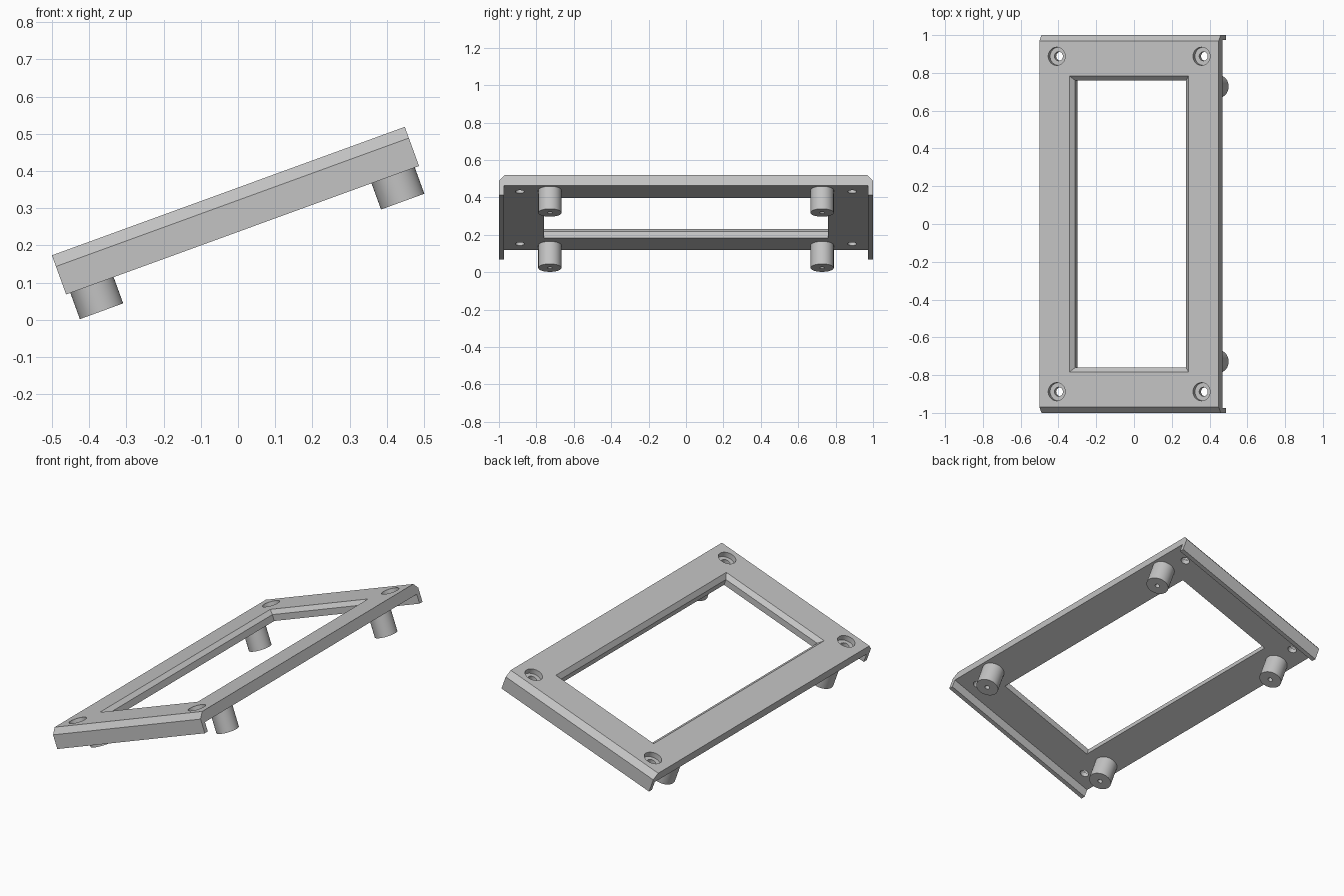
import bpy, bmesh, math
from mathutils import Matrix, Vector

if "Cube" in bpy.data.objects:
    bpy.data.objects.remove(bpy.data.objects["Cube"], do_unlink=True)

grey = bpy.data.materials.new("plain grey")
grey.use_nodes = True
colour = (0.55, 0.55, 0.55, 1)
grey.diffuse_color = colour
grey.node_tree.nodes["Principled BSDF"].inputs["Base Color"].default_value = colour

# The whole frame is modelled flat (top face at z = 0), then tilted into place
TILT = Matrix.Translation((-0.026, 0, 0.346)) @ Matrix.Rotation(math.radians(-20), 4, 'Y')
SHEET = 0.059


def loft(name, rings):
    """Closed solid through a stack of rings with equal point counts."""
    bm = bmesh.new()
    loops = [[bm.verts.new(p) for p in ring] for ring in rings]
    for a, b in zip(loops, loops[1:]):
        for i in range(len(a)):
            j = (i + 1) % len(a)
            bm.faces.new((a[i], a[j], b[j], b[i]))
    bm.faces.new(loops[0])
    bm.faces.new(loops[-1])
    bmesh.ops.recalc_face_normals(bm, faces=bm.faces)
    mesh = bpy.data.meshes.new(name)
    bm.to_mesh(mesh)
    bm.free()
    mesh.materials.append(grey)
    ob = bpy.data.objects.new(name, mesh)
    bpy.context.collection.objects.link(ob)
    ob.matrix_world = TILT
    return ob


def turned(name, x, y, profile, sides=48):
    """Round part about a vertical axis from (radius, height) pairs."""
    angles = [2 * math.pi * i / sides for i in range(sides)]
    return loft(name, [[(x + r * math.cos(a), y + r * math.sin(a), z) for a in angles]
                       for r, z in profile])


def rectangle(hx, hy, z):
    return [(-hx, -hy, z), (hx, -hy, z), (hx, hy, z), (-hx, hy, z)]


def activate(ob):
    bpy.ops.object.select_all(action='DESELECT')
    ob.select_set(True)
    bpy.context.view_layer.objects.active = ob


def cut(ob, cutter):
    cutter.hide_render = True
    mod = ob.modifiers.new("cut", 'BOOLEAN')
    mod.operation = 'DIFFERENCE'
    mod.solver = 'EXACT'
    mod.object = cutter
    activate(ob)
    bpy.ops.object.modifier_apply(modifier=mod.name)
    bpy.data.objects.remove(cutter, do_unlink=True)


# Channel-shaped plate with chamfered long top edges and two side flanges
half = [(0.97, 0), (1, -0.032), (1, -0.112), (0.973, -0.112), (0.973, -SHEET)]
section = half + [(-y, z) for y, z in reversed(half)]
frame = loft("frame_plate", [[(x, y, z) for y, z in section] for x in (-0.505, 0.505)])

# Window with a chamfered upper rim
cut(frame, loft("window_cutter", [rectangle(0.358, 0.806, 0.023),
                                  rectangle(0.312, 0.76, -0.023),
                                  rectangle(0.312, 0.76, -0.2)]))

corners = [(sx, sy, f"{fb}_{lr}") for sx, lr in ((-1, "right"), (1, "left"))
           for sy, fb in ((-1, "front"), (1, "back"))]

# Counterbored screw holes in the corners
for sx, sy, tag in corners:
    cut(frame, turned("hole_cutter", sx * 0.408, sy * 0.888,
                      [(0.048, 0.05), (0.048, -0.03), (0.024, -0.03), (0.024, -0.1)]))

# Mounting posts with a pilot hole in the foot
posts = []
for sx, sy, tag in corners:
    posts.append(turned("post_" + tag, sx * 0.431, sy * 0.728,
                        [(0.062, -SHEET), (0.062, -0.187), (0.013, -0.187), (0.013, -0.09)]))

for ob in [frame] + posts:
    activate(ob)
    bpy.ops.object.shade_smooth_by_angle(angle=math.radians(30))
